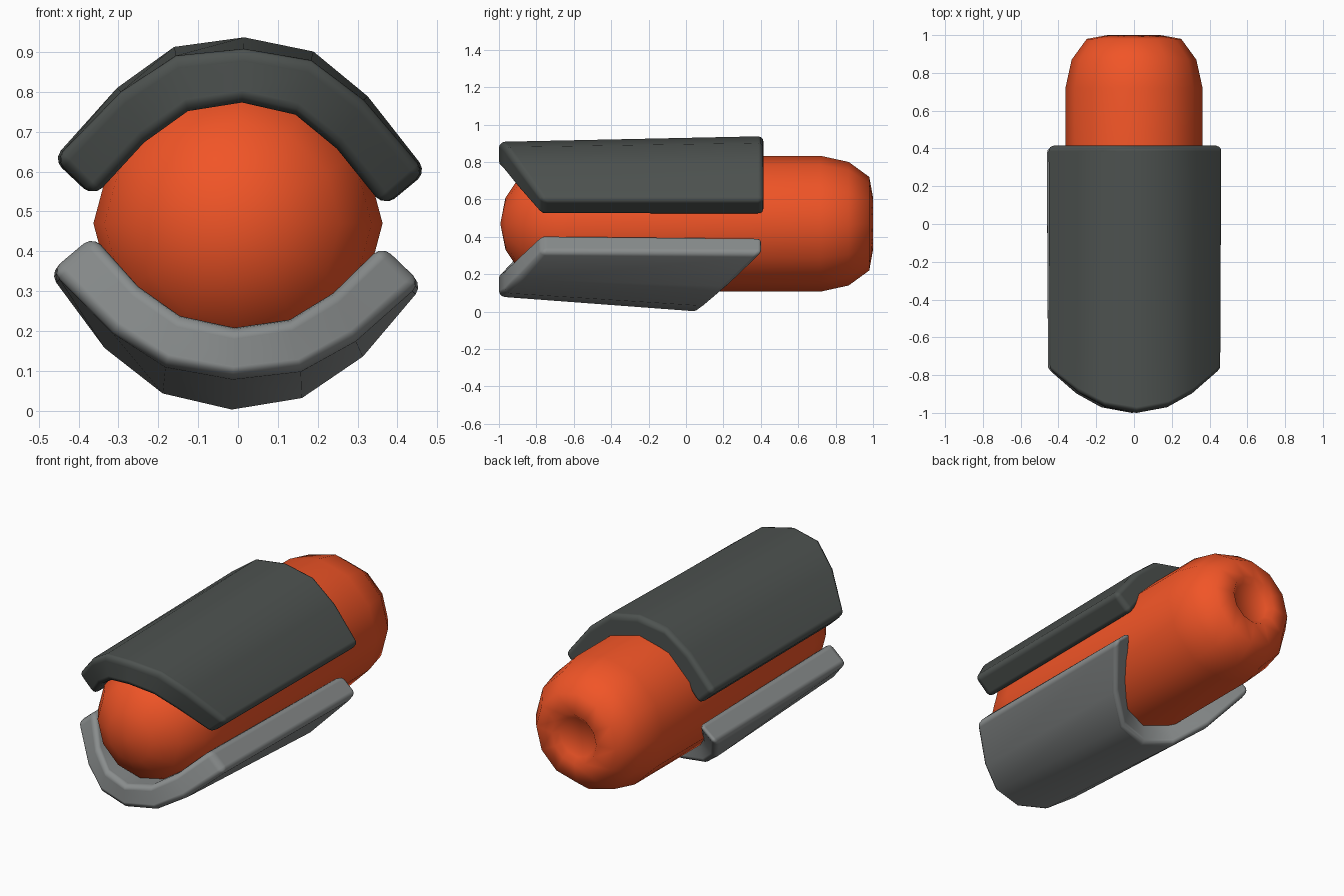
import bpy, bmesh
from math import sin, cos, pi, radians

if "Cube" in bpy.data.objects:
    bpy.data.objects.remove(bpy.data.objects["Cube"])

CZ = 0.47                 # height of the long axis
ROLL = radians(1.9)       # slight roll of the shells about the long axis


def material(name, rgb):
    m = bpy.data.materials.new(name)
    m.diffuse_color = (*rgb, 1)
    m.use_nodes = True
    m.node_tree.nodes["Principled BSDF"].inputs["Base Color"].default_value = m.diffuse_color
    return m


def finish(name, bm, mat):
    bmesh.ops.recalc_face_normals(bm, faces=bm.faces)
    me = bpy.data.meshes.new(name)
    bm.to_mesh(me)
    bm.free()
    me.shade_smooth()
    me.materials.append(mat)
    ob = bpy.data.objects.new(name, me)
    bpy.context.collection.objects.link(ob)
    return ob


def lathe(name, profile, sides, mat):
    """Revolve (radius, y) points about the long axis."""
    bm = bmesh.new()
    rings = []
    for r, y in profile:
        if r == 0:
            rings.append([bm.verts.new((0, y, CZ))] * sides)
        else:
            rings.append([bm.verts.new((r * cos(2 * pi * i / sides), y,
                                        CZ + r * sin(2 * pi * i / sides)))
                          for i in range(sides)])
    for a, b in zip(rings, rings[1:]):
        for i in range(sides):
            j = (i + 1) % sides
            bm.faces.new(list(dict.fromkeys((a[i], a[j], b[j], b[i]))))
    return finish(name, bm, mat)


def shell(name, front_y, back_y, outer_front, outer_back, inner_front, inner_back, mat):
    """Curved plate: half profiles from the centre outwards, mirrored in x."""
    bm = bmesh.new()

    def vert(x, y, z):
        dz = z - CZ
        return bm.verts.new((x * cos(ROLL) + dz * sin(ROLL), y,
                             CZ + dz * cos(ROLL) - x * sin(ROLL)))

    stations = []
    n = len(front_y)
    for k in range(-n + 1, n):
        i, s = abs(k), (1 if k >= 0 else -1)
        stations.append([vert(s * p[i][0], y[i], p[i][1]) for p, y in (
            (outer_front, front_y), (outer_back, back_y),
            (inner_back, back_y), (inner_front, front_y))])
    for a, b in zip(stations, stations[1:]):
        for i in range(4):
            j = (i + 1) % 4
            bm.faces.new((a[i], a[j], b[j], b[i]))
    bm.faces.new(stations[0])
    bm.faces.new(stations[-1])
    ob = finish(name, bm, mat)
    bev = ob.modifiers.new("soft_edges", 'BEVEL')
    bev.width = 0.03
    bev.segments = 3
    bev.limit_method = 'ANGLE'
    bev.angle_limit = radians(42)
    bev.harden_normals = True
    return ob


orange = material("orange", (0.88, 0.09, 0.02))
dark = material("dark_grey", (0.075, 0.085, 0.08))
grey = material("mid_grey", (0.25, 0.265, 0.265))

# Capsule core: domed front, rounded back with a shallow dimple
R = 0.363
dome = [(R * sin(a), -0.63 - R * cos(a)) for a in (pi / 8 * i for i in range(1, 5))]
lathe("core", [(0, -0.993)] + dome +
      [(R, 0.72), (0.33, 0.87), (0.25, 0.98), (0.14, 1.0), (0.11, 0.97), (0, 0.97)],
      12, orange)

# Upper shell: front edge sweeps back towards the sides, square back
FRONT = [-1.0, -0.97, -0.9, -0.77]
shell("upper_shell", FRONT, [0.415] * 4,
      [(0, 0.908), (0.17, 0.885), (0.305, 0.79), (0.465, 0.615)],
      [(0, 0.938), (0.175, 0.908), (0.315, 0.80), (0.47, 0.615)],
      [(0, 0.773), (0.135, 0.747), (0.242, 0.665), (0.363, 0.525)],
      [(0, 0.80), (0.14, 0.77), (0.25, 0.675), (0.368, 0.525)], dark)

# Lower shell: both ends swept, bottom flaring downwards to the back
shell("lower_shell", FRONT, [0.07, 0.11, 0.23, 0.415],
      [(0, 0.08), (0.17, 0.105), (0.305, 0.185), (0.465, 0.335)],
      [(0, 0.0), (0.175, 0.035), (0.325, 0.145), (0.47, 0.33)],
      [(0, 0.21), (0.138, 0.235), (0.245, 0.305), (0.363, 0.427)],
      [(0, 0.14), (0.14, 0.165), (0.25, 0.25), (0.368, 0.415)], grey)
